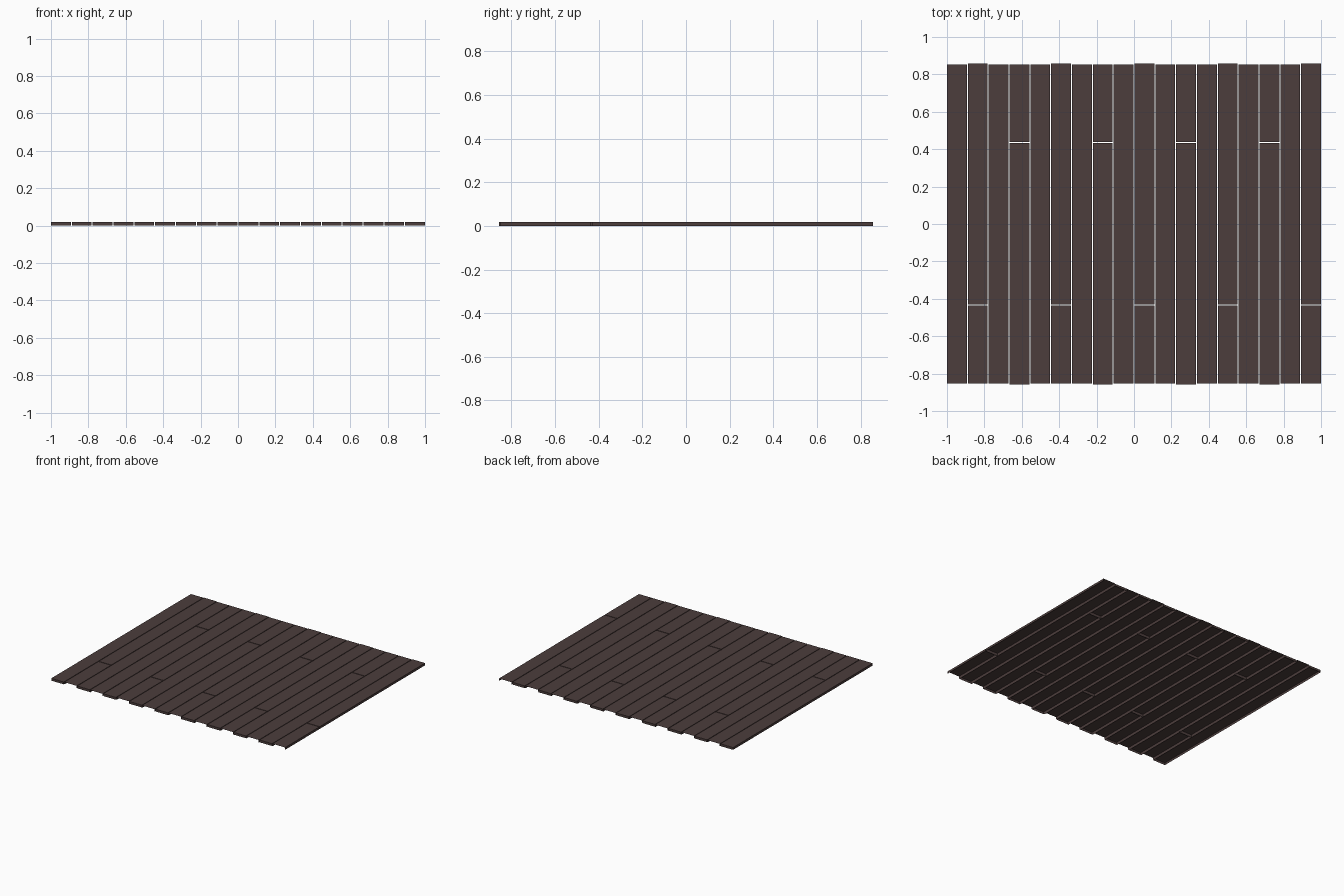
import bpy, bmesh

if "Cube" in bpy.data.objects:
    bpy.data.objects.remove(bpy.data.objects["Cube"])

COUNT = 18
PITCH = 2.0 / COUNT          # plank spacing across x
GAP = 0.005                  # slit between planks
HEIGHT = 0.018
HALF_Y = 0.853               # half length of whole planks
LONG_Y = 0.857               # long pieces reach slightly further
JOINT = 0.433                # distance of the butt joints from the middle

wood = bpy.data.materials.new("dark_brown_wood")
wood.diffuse_color = (0.072, 0.047, 0.045, 1.0)
wood.use_nodes = True
wood.node_tree.nodes["Principled BSDF"].inputs["Base Color"].default_value = wood.diffuse_color


def plank(name, xc, y0, y1, front_end=True, back_end=True):
    """Board shell: top, long sides and chosen ends; underside left open."""
    bm = bmesh.new()
    bmesh.ops.create_cube(bm, size=1.0)
    bmesh.ops.scale(bm, vec=(pw, y1 - y0, HEIGHT), verts=bm.verts)
    bmesh.ops.translate(bm, vec=(xc, (y0 + y1) / 2, HEIGHT / 2), verts=bm.verts)
    bm.normal_update()
    drop = [f for f in bm.faces if f.normal.z < -0.5
            or (f.normal.y < -0.5 and not front_end)
            or (f.normal.y > 0.5 and not back_end)]
    bmesh.ops.delete(bm, geom=drop, context='FACES_ONLY')
    mesh = bpy.data.meshes.new(name)
    bm.to_mesh(mesh)
    bm.free()
    mesh.materials.append(wood)
    ob = bpy.data.objects.new(name, mesh)
    bpy.context.collection.objects.link(ob)


# outer plank edges land exactly on x = -1 and x = 1
pw = (2.0 - GAP * (COUNT - 1)) / COUNT
for i in range(COUNT):
    xc = -1 + pw / 2 + i * (pw + GAP)
    if i % 2 == 0:
        # whole planks
        plank(f"whole_plank_{i}", xc, -HALF_Y, HALF_Y)
    elif i % 4 == 1:
        # short piece at the front, long piece behind
        plank(f"short_plank_{i}", xc, -HALF_Y, -JOINT - GAP / 2, front_end=False)
        plank(f"long_plank_{i}", xc, -JOINT + GAP / 2, LONG_Y, back_end=False)
    else:
        # long piece at the front, short piece behind
        plank(f"long_plank_{i}", xc, -LONG_Y, JOINT + 0.001, front_end=False)
        plank(f"short_plank_{i}", xc, JOINT + 0.001 + GAP, HALF_Y, back_end=False)
